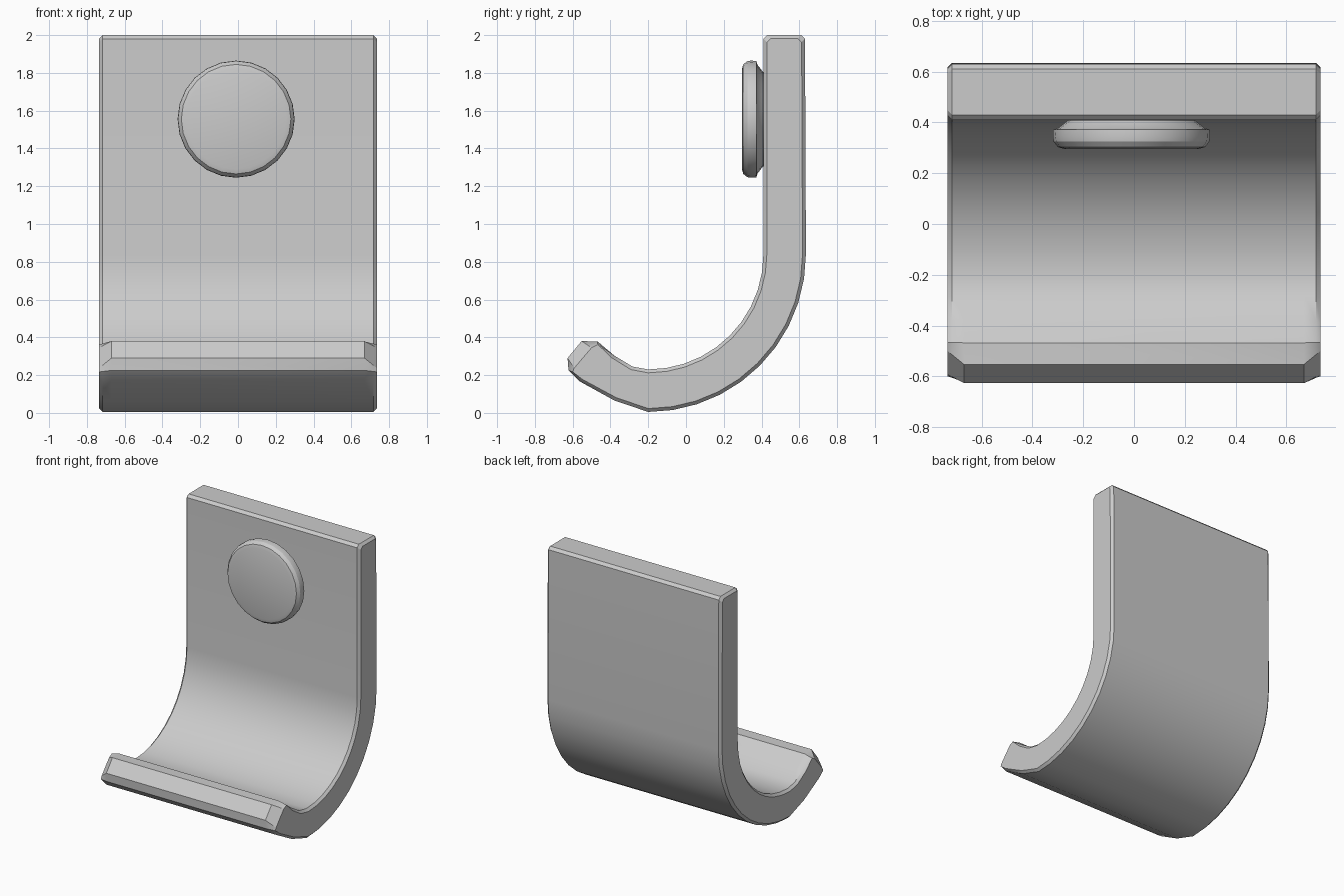
import bpy, bmesh
from math import sin, cos, pi
from mathutils import Vector

if "Cube" in bpy.data.objects:
    bpy.data.objects.remove(bpy.data.objects["Cube"])


def finish(bm, name):
    bmesh.ops.recalc_face_normals(bm, faces=bm.faces)
    mesh = bpy.data.meshes.new(name)
    bm.to_mesh(mesh)
    bm.free()
    obj = bpy.data.objects.new(name, mesh)
    bpy.context.collection.objects.link(obj)
    bpy.ops.object.select_all(action='DESELECT')
    obj.select_set(True)
    bpy.context.view_layer.objects.active = obj
    bpy.ops.object.shade_smooth_by_angle(angle=0.45)
    return obj


def loft(bm, rings, closed=False):
    n = len(rings[0])
    pairs = list(zip(rings, rings[1:]))
    if closed:
        pairs.append((rings[-1], rings[0]))
    for a, b in pairs:
        for i in range(n):
            j = (i + 1) % n
            bm.faces.new((a[i], a[j], b[j], b[i]))


# Hook profile: matching inner and outer runs from the top down to the tip
STEPS = 10
inner = [Vector((0.43, 2.0)), Vector((0.41, 1.98))]
outer = [Vector((0.61, 2.0)), Vector((0.63, 1.98))]
for k in range(STEPS + 1):
    a = pi / 2 * k / STEPS
    d = Vector((cos(a), -sin(a)))
    c = Vector((-0.2, 0.84))
    inner.append(c + d * 0.61)
    outer.append(c + d * 0.835)
inner += [Vector(p) for p in ((-0.283, 0.245), (-0.378, 0.302), (-0.468, 0.378), (-0.553, 0.38))]
outer += [Vector(p) for p in ((-0.378, 0.065), (-0.563, 0.167), (-0.622, 0.225), (-0.627, 0.29))]
# Last two pairs pulled back where the tip corners are chamfered
tip_in = [Vector((-0.467, 0.362)), Vector((-0.50, 0.345))]
tip_out = [Vector((-0.60, 0.217)), Vector((-0.592, 0.237))]


def section(edge, tip):
    """Profile shrunk by edge (side bevel), tip pulled back by factor tip."""
    pi_, po = [], []
    for p, q in zip(inner, outer):
        d = (q - p).normalized() * edge
        pi_.append(p + d)
        po.append(q - d)
    for r in (pi_, po):
        r[0].y -= edge
        r[1].y -= edge
    for k in (0, 1):
        pi_[k - 2] = inner[k - 2].lerp(tip_in[k], tip)
        po[k - 2] = outer[k - 2].lerp(tip_out[k], tip)
    return pi_ + po[::-1]


bm = bmesh.new()
half = [(0.735, 0.018, 1.0), (0.717, 0.0, 0.72), (0.67, 0.0, 0.0)]
stations = [(-x, e, t) for x, e, t in half] + half[::-1]
rings = [[bm.verts.new((x, p.x, p.y)) for p in section(e, t)] for x, e, t in stations]
loft(bm, rings)
# Side caps as strips of quads between the inner and outer runs
for r in (rings[0], rings[-1]):
    for i in range(len(inner) - 1):
        bm.faces.new((r[i], r[i + 1], r[-2 - i], r[-1 - i]))
finish(bm, "hook_plate")

# Round screw-head button, turned about the y axis
turn = [(0.265, 0.296), (0.29, 0.303), (0.307, 0.325), (0.31, 0.345), (0.308, 0.372),
        (0.287, 0.379), (0.25, 0.408), (0.25, 0.43)]
bm = bmesh.new()
N = 24
rings = [[bm.verts.new((-0.01 + r * cos(2 * pi * i / N), y, 1.555 + r * sin(2 * pi * i / N)))
          for i in range(N)] for r, y in turn]
loft(bm, rings)
bm.faces.new(rings[0])
bm.faces.new(rings[-1])
finish(bm, "round_button")
